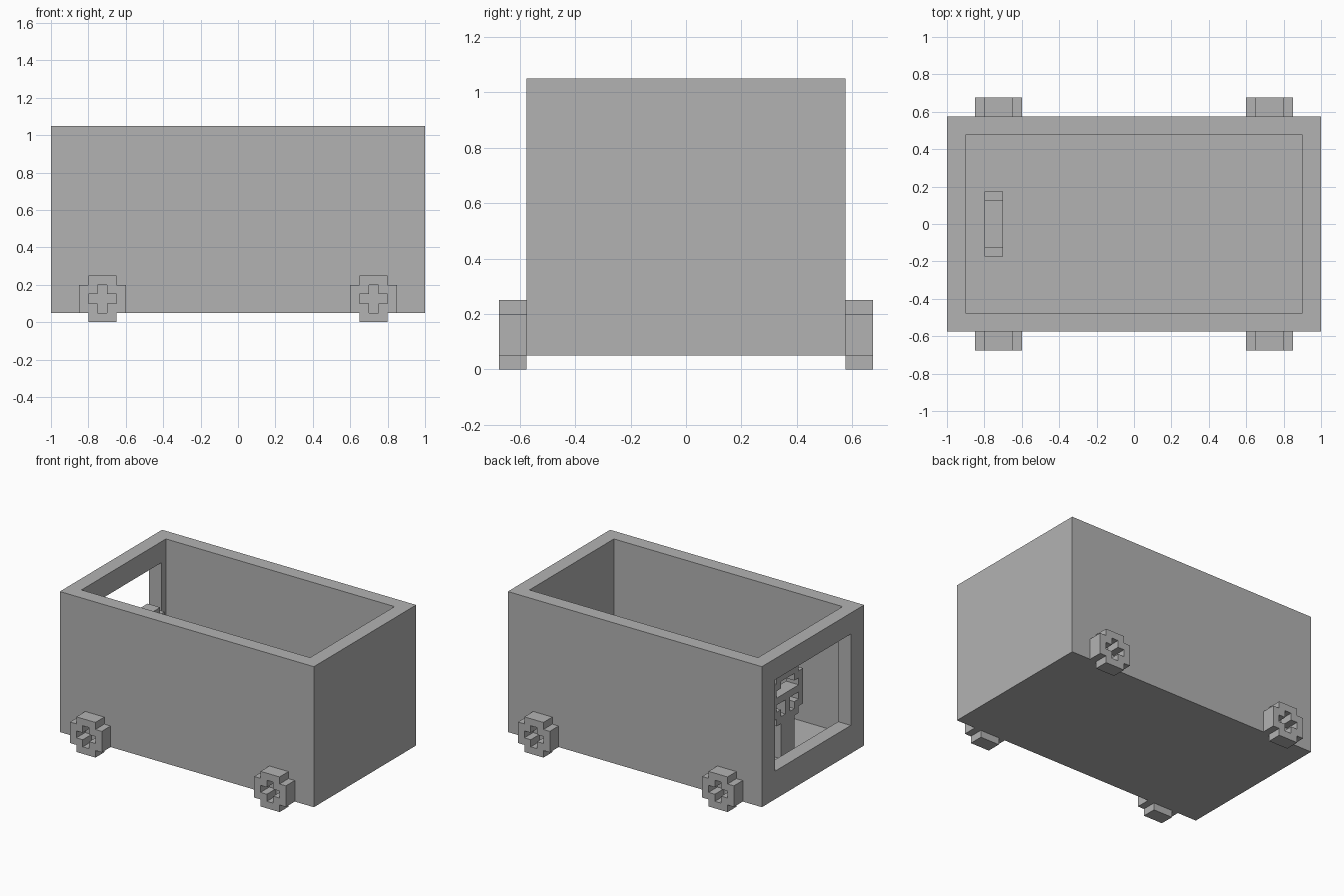
import bpy
import bmesh
from mathutils import Vector

CELL = 0.05

if "Cube" in bpy.data.objects:
    bpy.data.objects.remove(bpy.data.objects["Cube"], do_unlink=True)

grey = bpy.data.materials.new("plain grey")
grey.use_nodes = True
grey.diffuse_color = (0.45, 0.45, 0.45, 1)
grey.node_tree.nodes["Principled BSDF"].inputs["Base Color"].default_value = (0.45, 0.45, 0.45, 1)


def finish(name, bm):
    bmesh.ops.recalc_face_normals(bm, faces=bm.faces)
    mesh = bpy.data.meshes.new(name)
    bm.to_mesh(mesh)
    bm.free()
    mesh.materials.append(grey)
    obj = bpy.data.objects.new(name, mesh)
    bpy.context.collection.objects.link(obj)
    return obj


def box(name, low, high):
    low, high = Vector(low), Vector(high)
    bm = bmesh.new()
    bmesh.ops.create_cube(bm, size=1)
    for v in bm.verts:
        v.co = (low + high) / 2 + v.co * (high - low)
    return finish(name, bm)


def block_plate(name, rows, origin, across, depth):
    """Extrude a stepped outline, drawn as rows of cells, along depth."""
    bm = bmesh.new()
    origin, across, up = Vector(origin), Vector(across), Vector((0, 0, CELL))
    for r, row in enumerate(reversed(rows)):
        for c, mark in enumerate(row):
            if mark == "#":
                p = origin + across * (c - len(row) / 2) + up * r
                bm.faces.new([bm.verts.new(q) for q in
                              (p, p + across, p + across + up, p + up)])
    bmesh.ops.remove_doubles(bm, verts=bm.verts, dist=0.001)
    back = bmesh.ops.extrude_face_region(bm, geom=bm.faces[:], use_keep_orig=True)["geom"]
    bmesh.ops.translate(bm, vec=depth, verts=[g for g in back if isinstance(g, bmesh.types.BMVert)])
    return finish(name, bm)


# Open-topped body with a window in one end
body = box("body", (-1, -0.575, 0.05), (1, 0.575, 1.05))
cutters = [box("hollow_cutter", (-0.9, -0.475, 0.15), (0.9, 0.475, 1.3)),
           box("window_cutter", (-1.2, -0.425, 0.25), (-0.8, 0.425, 0.9))]
bpy.context.view_layer.objects.active = body
for cutter in cutters:
    cutter.hide_render = True
    cut = body.modifiers.new("cut", "BOOLEAN")
    cut.operation = "DIFFERENCE"
    cut.solver = "EXACT"
    cut.object = cutter
    bpy.ops.object.modifier_apply(modifier=cut.name)
    bpy.data.objects.remove(cutter, do_unlink=True)

# Four stepped wheels with cross-shaped hubs
wheel_rows = [".###.",
              "##.##",
              "#...#",
              "##.##",
              ".###."]
for end, x in (("right", -0.725), ("left", 0.725)):
    for side, y in (("front", -1), ("back", 1)):
        block_plate(f"{side}_{end}_wheel", wheel_rows, (x, 0.575 * y, 0),
                    (CELL, 0, 0), (0, 0.1 * y, 0))

# Steering wheel on its post
ring_rows = [".#####.",
             "##...##",
             "#.....#",
             "#######",
             "#..#..#",
             "##.#.##",
             ".#####."]
block_plate("steering_wheel", ring_rows, (-0.8, 0, 0.4), (0, CELL, 0), (0.1, 0, 0))
box("steering_post", (-0.8, -0.075, 0.15), (-0.7, 0.075, 0.4))
